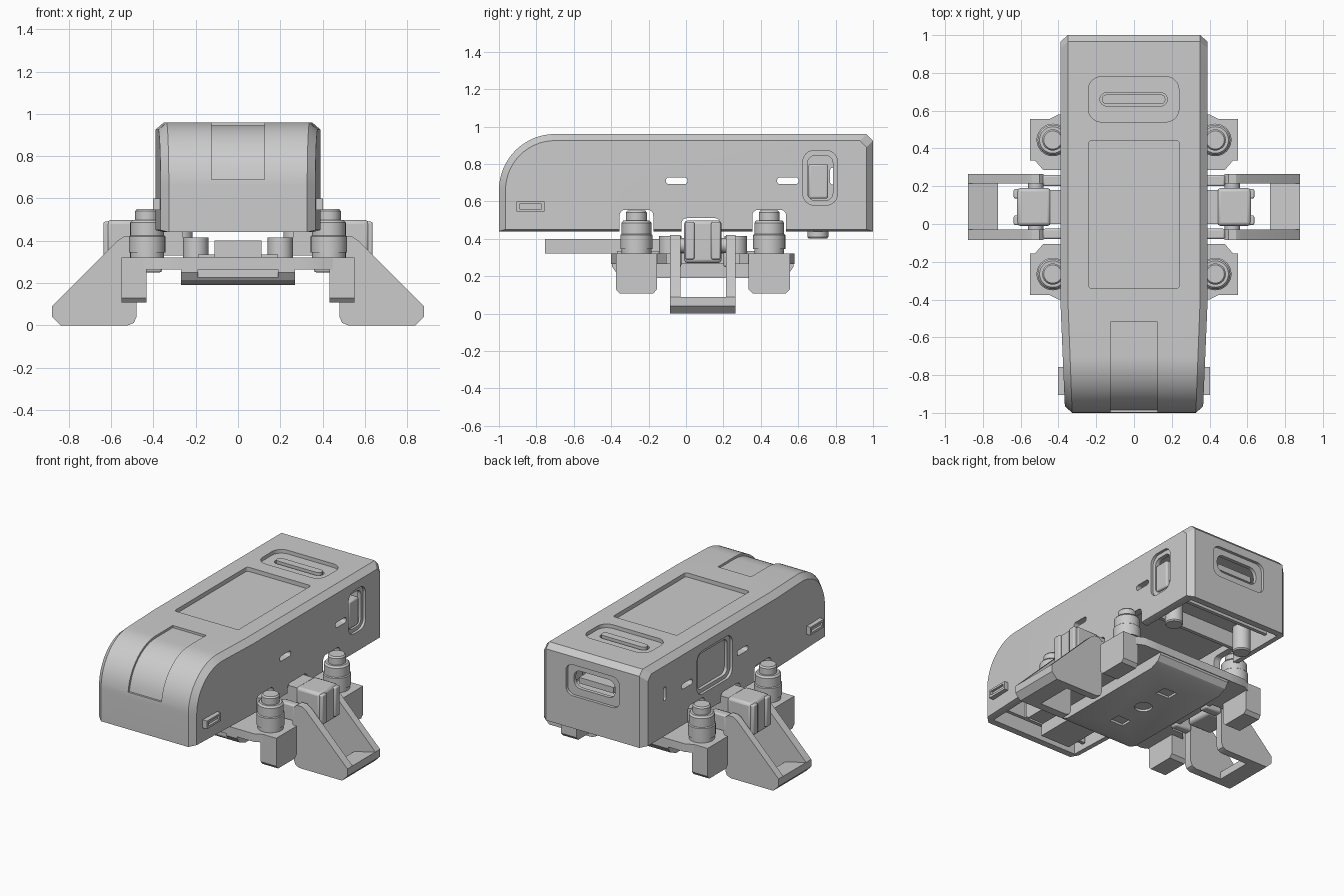
import bpy, bmesh
from math import pi, sin, cos
from mathutils import Vector

if "Cube" in bpy.data.objects:
    bpy.data.objects.remove(bpy.data.objects["Cube"])

AX = {'x': lambda u, v, w: (w, u, v), 'y': lambda u, v, w: (u, w, v), 'z': lambda u, v, w: (u, v, w)}


def loft(name, rings, taper=False):
    """Skin matching rings of 3D points, capped at both ends."""
    bm = bmesh.new()
    vs = [[bm.verts.new(p) for p in r] for r in rings]
    n = len(rings[0])
    for a, b in zip(vs, vs[1:]):
        for i in range(n):
            bm.faces.new((a[i], a[(i + 1) % n], b[(i + 1) % n], b[i]))
    bm.faces.new(vs[0])
    bm.faces.new(vs[-1])
    if taper:
        bmesh.ops.bisect_plane(bm, geom=bm.verts[:] + bm.edges[:] + bm.faces[:],
                               plane_co=(0, -0.4, 0), plane_no=(0, 1, 0))
        for v in bm.verts:
            if v.co.y < -0.4:
                v.co.x *= 1 - 0.065 * (-0.4 - v.co.y) / 0.6
    bmesh.ops.recalc_face_normals(bm, faces=bm.faces)
    me = bpy.data.meshes.new(name)
    bm.to_mesh(me)
    bm.free()
    ob = bpy.data.objects.new(name, me)
    bpy.context.collection.objects.link(ob)
    return ob


def prism(name, pts, axis, a, b, taper=False):
    return loft(name, [[AX[axis](u, v, w) for u, v in pts] for w in (a, b)], taper)


def rrect(u0, u1, v0, v1, r=0.0, n=6):
    if r == 0:
        return [(u0, v0), (u1, v0), (u1, v1), (u0, v1)]
    pts = []
    for k, (cu, cv) in enumerate([(u1 - r, v1 - r), (u0 + r, v1 - r), (u0 + r, v0 + r), (u1 - r, v0 + r)]):
        pts += [(cu + r * cos((k + i / n) * pi / 2), cv + r * sin((k + i / n) * pi / 2)) for i in range(n + 1)]
    return pts


def box(name, x, y, z, bevel=0.0):
    ob = prism(name, rrect(*x, *y), 'z', *z)
    if bevel:
        m = ob.modifiers.new('bevel', 'BEVEL')
        m.width, m.segments = bevel, 2
    return ob


def lathe(name, x, y, prof, n=32):
    return loft(name, [[(x + r * cos(2 * pi * i / n), y + r * sin(2 * pi * i / n), z) for i in range(n)]
                       for r, z in prof])


def cut(ob, cutter):
    m = ob.modifiers.new('cut', 'BOOLEAN')
    m.operation, m.object, m.solver = 'DIFFERENCE', cutter, 'EXACT'
    bpy.context.view_layer.objects.active = ob
    bpy.ops.object.modifier_apply(modifier=m.name)
    bpy.data.objects.remove(cutter)


def arc(r, n=16):
    return [(-0.7 - r * cos(i / n * pi / 2), 0.66 + r * sin(i / n * pi / 2)) for i in range(n + 1)]


def side_profile(d, bottom):
    return [(-1 + d, bottom)] + arc(0.3 - d) + [(0.965 - d, 0.96 - d), (1 - d, 0.925 - d), (1 - d, bottom)]


# housing shell: chamfered sides, rounded nose, open underneath
stations = [(-0.39, 0.035, 0.45), (-0.35, 0, 0.44), (0.35, 0, 0.44), (0.39, 0.035, 0.45)]
body = loft('housing', [[(x, y, z) for y, z in side_profile(d, b)] for x, d, b in stations], True)
cut(body, prism('c', side_profile(0.045, 0.3), 'x', -0.345, 0.345, True))

# top: screen recess, slider recess and slot, nose latch panel
cut(body, prism('c', rrect(-0.24, 0.24, -0.34, 0.44, 0.015), 'z', 0.932, 1.1))
cut(body, prism('c', rrect(-0.242, 0.238, 0.54, 0.78, 0.07), 'z', 0.935, 1.1))
cut(body, prism('c', rrect(-0.18, 0.176, 0.625, 0.695, 0.034), 'z', 0.8, 1.1))
prism('slider_bar', rrect(-0.17, 0.166, 0.635, 0.685, 0.024), 'z', 0.88, 0.95)
latch = [(-0.985, 0.69)] + arc(0.285)[2:] + [(-0.52, 0.945), (-0.52, 1.0)] + arc(0.34)[::-1][:-2] + [(-1.04, 0.69)]
cut(body, prism('c', latch, 'x', -0.125, 0.125))

# back: port recess and slot
cut(body, prism('c', rrect(-0.2, 0.2, 0.66, 0.87, 0.05), 'y', 0.98, 1.1))
cut(body, prism('c', rrect(-0.155, 0.155, 0.71, 0.83, 0.05), 'y', 0.9, 1.1))
box('port_block', (-0.13, 0.13), (0.86, 0.96), (0.735, 0.775))

# sides: slots, openings and clearance notches
for y in (-0.05, 0.545):
    cut(body, prism('c', rrect(y - 0.058, y + 0.058, 0.692, 0.728, 0.017), 'x', -0.6, 0.6))
cut(body, prism('c', rrect(0.625, 0.81, 0.58, 0.872, 0.06), 'x', 0.372, 0.6))
cut(body, prism('c', rrect(0.65, 0.785, 0.605, 0.845, 0.04), 'x', 0.3, 0.6))
box('side_switch', (0.31, 0.375), (0.655, 0.76), (0.615, 0.80), 0.01)
cut(body, prism('c', rrect(0.06, 0.44, 0.58, 0.872, 0.06), 'x', -0.6, -0.372))
cut(body, prism('c', rrect(0.09, 0.41, 0.605, 0.845, 0.04), 'x', -0.6, -0.3))
box('side_panel', (-0.35, -0.325), (0.06, 0.38), (0.60, 0.86))
cut(body, prism('c', rrect(0.77, 0.80, 0.69, 0.78, 0.014), 'x', -0.6, -0.3))
for y, h, top in ((-0.265, 0.09, 0.555), (0.08, 0.105, 0.51), (0.445, 0.09, 0.555)):
    cut(body, prism('c', rrect(y - h, y + h, 0.3, top, 0.03), 'x', -0.6, 0.6))

# inner deck and ribs seen from below
box('inner_deck', (-0.32, 0.32), (-0.955, 0.956), (0.575, 0.6))
for y in (-0.86, -0.56, 0.62, 0.88):
    box('cross_rib', (-0.32, 0.32), (y - 0.012, y + 0.012), (0.47, 0.58))
for x in (-0.15, 0.15):
    box('long_rib', (x - 0.012, x + 0.012), (-0.86, -0.56), (0.47, 0.58))

# chassis plate with four corner pads
corner = [(0.28, 0.49), (0.40, 0.49), (0.49, 0.445), (0.55, 0.445), (0.55, 0.275), (0.48, 0.195), (0.39, 0.195)]
right = corner + [(x, -y) for x, y in corner[::-1]]
outline = [(x, y + 0.09) for x, y in right + [(-x, -y) for x, y in right]]
prism('chassis_plate', outline, 'z', 0.265, 0.32)
hull = [[(x, y, z) for x, y in rrect(-w, w, 0.09 - l, 0.09 + l)]
        for w, l, z in ((0.27, 0.40, 0.19), (0.27, 0.46, 0.215), (0.27, 0.485, 0.25), (0.27, 0.485, 0.266))]
belly = loft('chassis_belly', hull)
for y in (-0.13, 0.31):
    cut(belly, box('c', (-0.05, 0.05), (y - 0.04, y + 0.04), (0.1, 0.205)))
cut(belly, lathe('c', 0, 0.09, [(0.055, 0.1), (0.055, 0.205)]))
cut(belly, box('c', (-0.19, 0.19), (-0.5, -0.37), (0.225, 0.4)))
box('center_tongue', (-0.11, 0.11), (-0.755, 0.2), (0.32, 0.40))
box('tray', (-0.19, 0.19), (-0.37, 0.5), (0.30, 0.335))

# mirrored parts
for s, tag in ((-1, 'left'), (1, 'right')):
    def X(a, b):
        return tuple(sorted((s * a, s * b)))

    # corner posts: round cap above, chamfered block below
    for y in (-0.265, 0.445):
        lathe(tag + '_post', s * 0.43, y, [(0.08, 0.31), (0.08, 0.345), (0.086, 0.345), (0.086, 0.42), (0.08, 0.425),
              (0.08, 0.485), (0.07, 0.497), (0.056, 0.497), (0.056, 0.54), (0.048, 0.55)])
        d = 1 if y > 0 else -1
        foot = [(y - 0.11, 0.32), (y - 0.11, 0.13), (y - 0.09, 0.108), (y + 0.09, 0.108), (y + 0.11, 0.13),
                (y + 0.11, 0.32)]
        prism(tag + '_post_block', foot, 'x', *X(0.433, 0.55))

    # foot: two side cheeks joined by an outer bar
    cheek = [(0.48, 0.04), (0.492, 0.012), (0.52, 0), (0.84, 0), (0.88, 0.04), (0.88, 0.09), (0.57, 0.40),
             (0.54, 0.42), (0.50, 0.42), (0.48, 0.40)]
    cheek = [(s * x, z) for x, z in cheek]
    for a, b in ((-0.085, -0.03), (0.215, 0.265)):
        prism(tag + '_foot_cheek', cheek, 'y', a, b)
    bar = [(0.72, 0), (0.84, 0), (0.88, 0.04), (0.88, 0.09), (0.72, 0.05)]
    prism(tag + '_foot_bar', [(s * x, z) for x, z in bar], 'y', -0.03, 0.215)
    axle = [(s * 0.52 + 0.04 * cos(i * pi / 10), 0.365 + 0.04 * sin(i * pi / 10)) for i in range(20)]
    prism(tag + '_axle', axle, 'y', -0.083, 0.262)

    # hinge arm with ribbed end, running in under the housing
    box(tag + '_arm', X(0.44, 0.62), (-0.01, 0.19), (0.27, 0.498), 0.018)
    box(tag + '_arm_inner', X(0.26, 0.46), (0.0, 0.18), (0.33, 0.49))
    for a, b in ((-0.005, 0.045), (0.135, 0.185)):
        box(tag + '_arm_rib', X(0.6, 0.637), (a, b), (0.29, 0.49), 0.008)
    for a, b in ((-0.08, -0.025), (0.2, 0.26)):
        box(tag + '_hinge_lug', X(0.36, 0.482), (a, b), (0.25, 0.41), 0.01)

    # standoffs under the housing and on the chassis
    lathe(tag + '_standoff', s * 0.27, 0.705, [(0.056, 0.58), (0.056, 0.41), (0.05, 0.402)])
    for y in (-0.085, 0.265):
        lathe(tag + '_support', s * 0.2, y, [(0.06, 0.31), (0.06, 0.415)])

    # small side tabs near the nose
    tab = box(tag + '_side_tab', X(0.35, 0.402), (-0.905, -0.757), (0.545, 0.60))
    cut(tab, box('c', X(0.385, 0.45), (-0.89, -0.772), (0.56, 0.587)))

for ob in bpy.data.objects:
    ob.select_set(True)
    bpy.context.view_layer.objects.active = ob
bpy.ops.object.shade_smooth_by_angle(angle=0.5)
